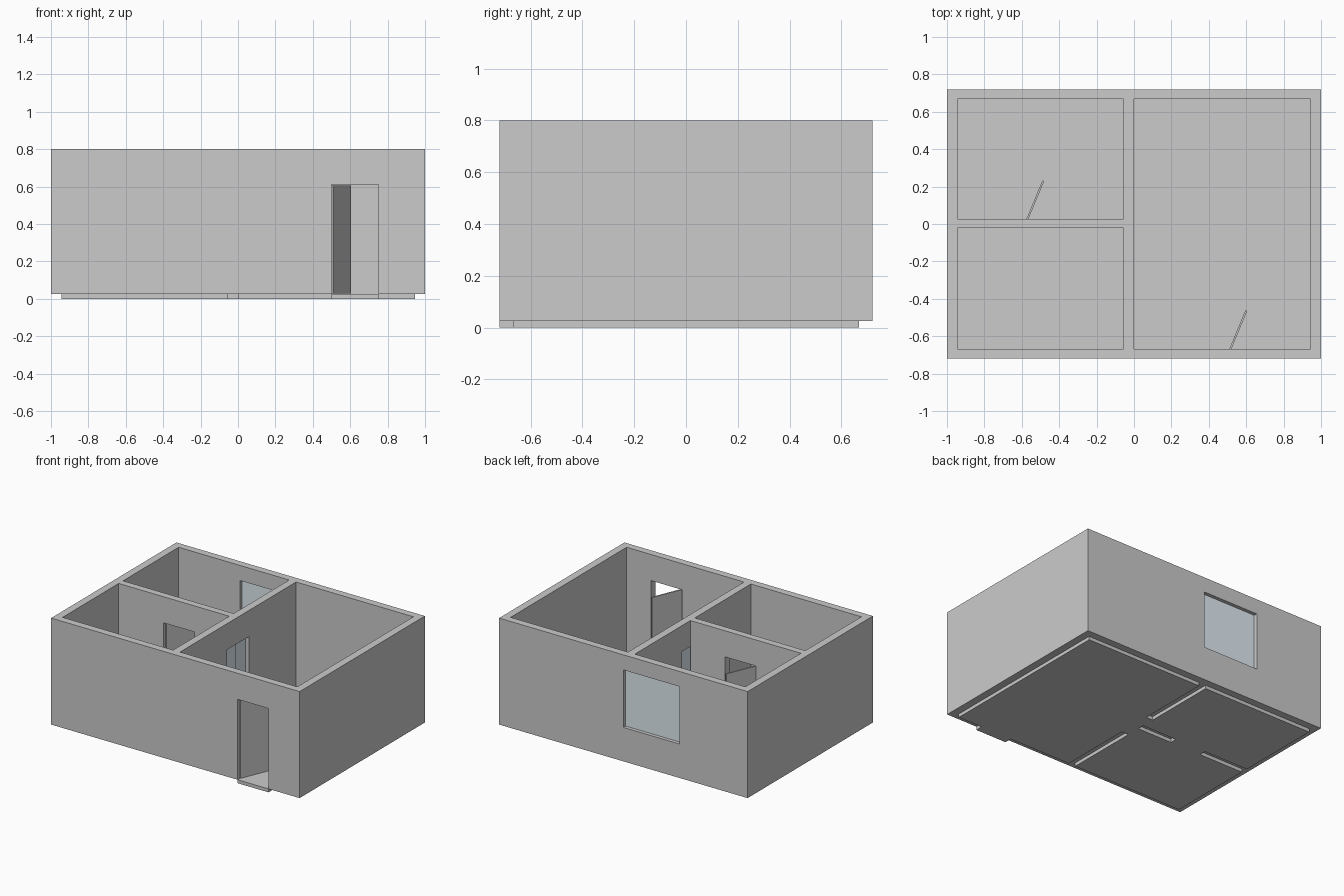
import bpy, bmesh, math

if "Cube" in bpy.data.objects:
    bpy.data.objects.remove(bpy.data.objects["Cube"])

T = 0.055          # wall thickness
FLOOR = 0.025      # slab thickness
DOOR_H, DOOR_W = 0.61, 0.25
IX, IY = 0.945, 0.667   # inner faces of the outer walls

glass = bpy.data.materials.new("glass")
glass.diffuse_color = (0.75, 0.84, 0.9, 1)
glass.use_nodes = True
glass.node_tree.nodes["Principled BSDF"].inputs["Base Color"].default_value = glass.diffuse_color


def box(name, x, y, z, mat=None):
    """Box from (min, max) ranges."""
    bm = bmesh.new()
    bmesh.ops.create_cube(bm, size=1)
    for v in bm.verts:
        v.co = [r[0] if c < 0 else r[1] for c, r in zip(v.co, (x, y, z))]
    me = bpy.data.meshes.new(name)
    bm.to_mesh(me)
    bm.free()
    ob = bpy.data.objects.new(name, me)
    bpy.context.collection.objects.link(ob)
    if mat:
        me.materials.append(mat)
    return ob


def cut(target, name, x, y, z):
    c = box(name, x, y, z)
    c.hide_render = True
    c.hide_set(True)
    m = target.modifiers.new(name, 'BOOLEAN')
    m.operation, m.solver, m.object = 'DIFFERENCE', 'EXACT', c


# Walls: solid block with the three rooms hollowed out
walls = box("walls", (-1, 1), (-0.72, 0.72), (FLOOR, 0.8))
through = (-0.1, 1)
cut(walls, "room_right_cutter", (0, IX), (-IY, IY), through)
cut(walls, "room_back_cutter", (-IX, -T), (0.028, IY), through)
cut(walls, "room_front_cutter", (-IX, -T), (-IY, -0.022), through)

# Openings: front door, inner door, sliding door, back window
FX, NX = 0.5, -0.585
door_z = (-0.1, DOOR_H)
win_x, win_z = (-0.45, 0.0), (0.272, 0.69)
cut(walls, "front_door_cutter", (FX, FX + DOOR_W), (-0.8, -IY + 0.005), door_z)
cut(walls, "inner_door_cutter", (NX, NX + DOOR_W), (-0.04, 0.045), door_z)
cut(walls, "sliding_door_cutter", (-T - 0.002, 0.01), (-0.125, 0.125), door_z)
cut(walls, "window_cutter", win_x, (IY - 0.003, 0.8), win_z)

# Floor slab: lies inside the rooms and doorways, open below the walls
floor = box("floor", (-IX, IX), (-0.72, IY), (0, FLOOR))
slot_z = (-0.1, 0.1)
for i, (x, y) in enumerate([
        ((-1.1, FX), (-0.8, -IY)),
        ((FX + DOOR_W, 1.1), (-0.8, -IY)),
        ((-T, 0), (0.125, 0.8)),
        ((-T, 0), (-0.8, -0.125)),
        ((-1.1, NX), (-0.022, 0.028)),
        ((NX + DOOR_W, -T), (-0.022, 0.028))]):
    cut(floor, f"floor_slot_cutter_{i}", x, y, slot_z)

# Door leaves, standing open on their hinges
for name, hx, hy in (("front_door", FX, -0.692), ("inner_door", NX, 0.003)):
    leaf = box(name, (0, DOOR_W), (-0.01, 0), (FLOOR + 0.003, DOOR_H - 0.004))
    leaf.location = (hx, hy, 0)
    leaf.rotation_euler.z = math.radians(67.5)

# Glass: back window pane and two sliding door panels
box("window_pane", win_x, (0.686, 0.694), win_z, glass)
box("sliding_panel_front", (-0.027, -0.019), (-0.125, 0.003), (FLOOR, DOOR_H), glass)
box("sliding_panel_back", (-0.036, -0.028), (-0.003, 0.125), (FLOOR, DOOR_H), glass)
